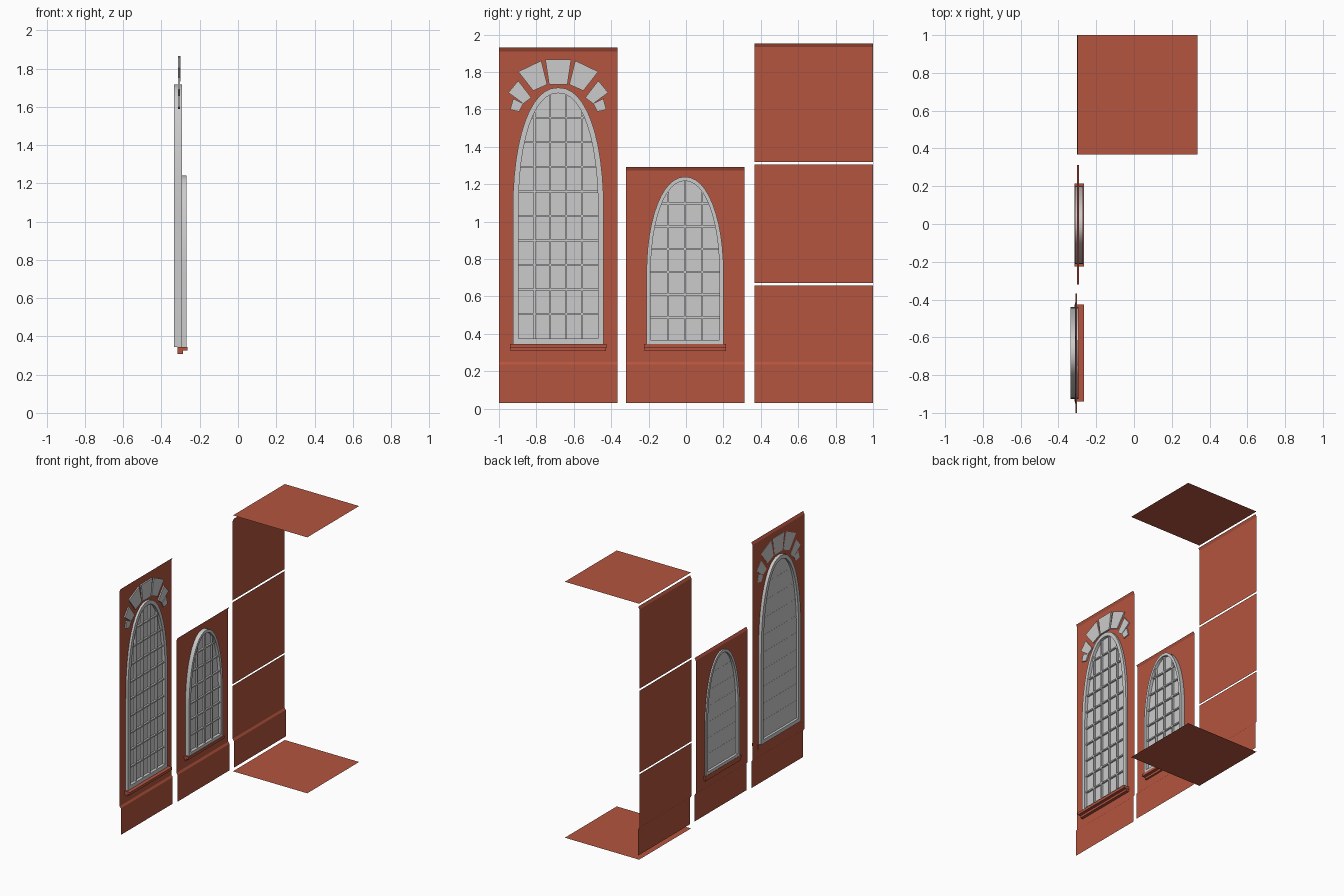
import bpy, bmesh, math

if "Cube" in bpy.data.objects:
    bpy.data.objects.remove(bpy.data.objects["Cube"])

brick = bpy.data.materials.new("brick_red")
brick.diffuse_color = (0.46, 0.09, 0.05, 1)
brick.use_nodes = True
brick.node_tree.nodes["Principled BSDF"].inputs["Base Color"].default_value = brick.diffuse_color


def finish(bm, name, mat=None, smooth=False):
    me = bpy.data.meshes.new(name)
    bm.to_mesh(me)
    bm.free()
    ob = bpy.data.objects.new(name, me)
    bpy.context.collection.objects.link(ob)
    if mat:
        me.materials.append(mat)
    if smooth:
        bpy.ops.object.select_all(action='DESELECT')
        ob.select_set(True)
        bpy.context.view_layer.objects.active = ob
        bpy.ops.object.shade_smooth_by_angle(angle=math.radians(35))
    return ob


def box(bm, x0, x1, y0, y1, z0, z1):
    prism(bm, [(y0, z0), (y1, z0), (y1, z1), (y0, z1)], x0, x1)


def prism(bm, pts, x0, x1):
    """Closed yz outline extruded along x."""
    a = [bm.verts.new((x0, y, z)) for y, z in pts]
    b = [bm.verts.new((x1, y, z)) for y, z in pts]
    n = len(pts)
    faces = [bm.faces.new(a), bm.faces.new(b)]
    faces += [bm.faces.new((a[i], a[(i + 1) % n], b[(i + 1) % n], b[i])) for i in range(n)]
    bmesh.ops.recalc_face_normals(bm, faces=faces)


def strip(bm, profile, y0, y1):
    """Open xz profile swept along y, facing +x when listed upward."""
    a = [bm.verts.new((x, y0, z)) for x, z in profile]
    b = [bm.verts.new((x, y1, z)) for x, z in profile]
    for i in range(len(profile) - 1):
        bm.faces.new((a[i], b[i], b[i + 1], a[i + 1]))


class Arch:
    """Window outline: straight jambs with a tall, slightly squared elliptic head."""
    def __init__(self, yc, half, z0, spring, top, power):
        self.yc, self.half, self.z0, self.spring, self.top, self.p = yc, half, z0, spring, top, power

    def inset(self, d):
        return Arch(self.yc, self.half - d, self.z0 + d, self.spring, self.top - d, self.p)

    def points(self, n=24):
        pts = [(self.yc - self.half, self.z0), (self.yc + self.half, self.z0)]
        for i in range(n + 1):
            t = math.pi * i / n
            c, s = math.cos(t), max(math.sin(t), 0)
            pts.append((self.yc + self.half * math.copysign(abs(c) ** (2 / self.p), c),
                        self.spring + (self.top - self.spring) * s ** (2 / self.p)))
        return pts

    def half_at(self, z):
        u = max(0, (z - self.spring) / (self.top - self.spring))
        return self.half * (1 - u ** self.p) ** (1 / self.p)

    def top_at(self, dy):
        u = abs(dy) / self.half
        return self.spring + (self.top - self.spring) * (1 - u ** self.p) ** (1 / self.p)


def base_profile(x):
    return [(x + 0.01, 0.03), (x + 0.01, 0.235), (x, 0.25)]


def cap_profile(x, top):
    return [(x, top - 0.02), (x + 0.01, top)]


def window_bay(name, arch, x, y0, y1, top, fx0, fx1, inset, cols, rows):
    # wall with arched opening, baseboard and top lip
    bm = bmesh.new()
    edges = []
    rect = [(y0, 0.25), (y1, 0.25), (y1, top - 0.02), (y0, top - 0.02)]
    for loop in (rect, arch.inset(0.006).points()):
        vs = [bm.verts.new((x, y, z)) for y, z in loop]
        edges += [bm.edges.new((vs[i], vs[(i + 1) % len(vs)])) for i in range(len(vs))]
    bmesh.ops.triangle_fill(bm, edges=edges, use_beauty=True, normal=(1, 0, 0))
    for f in bm.faces:
        f.normal_update()
        if f.normal.x < 0:
            f.normal_flip()
    strip(bm, base_profile(x), y0, y1)
    strip(bm, cap_profile(x, top), y0, y1)
    finish(bm, name + "_wall", brick)

    # frame ring
    bm = bmesh.new()
    inner = arch.inset(inset)
    po, pi = arch.points(), inner.points()
    rings = [[bm.verts.new((xx, y, z)) for y, z in pts]
             for pts, xx in ((po, fx0), (po, fx1), (pi, fx1), (pi, fx0))]
    n = len(po)
    for k in range(4):
        r, s = rings[k], rings[(k + 1) % 4]
        for i in range(n):
            j = (i + 1) % n
            bm.faces.new((r[i], r[j], s[j], s[i]))
    bmesh.ops.recalc_face_normals(bm, faces=bm.faces)
    finish(bm, name + "_frame", smooth=True)

    # glass pane
    gx = (fx0 + fx1) / 2 - 0.002
    bm = bmesh.new()
    bm.faces.new([bm.verts.new((gx, y, z)) for y, z in pi])
    finish(bm, name + "_glass")

    # glazing bars cut to the arch
    bm = bmesh.new()
    w, xf = 0.005, gx + 0.014
    for i in range(1, cols):
        dy = -inner.half + 2 * inner.half * i / cols
        box(bm, gx - 0.001, xf, arch.yc + dy - w, arch.yc + dy + w, inner.z0, inner.top_at(dy))
    for i in range(1, rows):
        z = inner.z0 + (inner.top - inner.z0) * i / rows
        h = inner.half_at(z)
        box(bm, gx - 0.001, xf - 0.001, arch.yc - h, arch.yc + h, z - w, z + w)
    finish(bm, name + "_glazing_bars")

    # stepped sill
    bm = bmesh.new()
    s = arch.half + 0.014
    box(bm, -0.315, -0.265, arch.yc - s, arch.yc + s, 0.325, 0.345)
    box(bm, -0.315, -0.288, arch.yc - s + 0.002, arch.yc + s - 0.002, 0.308, 0.325)
    finish(bm, name + "_sill", brick)


tall = Arch(-0.683, 0.243, 0.345, 1.05, 1.717, 2.2)
short = Arch(-0.005, 0.206, 0.345, 0.72, 1.24, 2.1)
window_bay("tall_window", tall, -0.311, -1.0, -0.367, 1.93, -0.335, -0.293, 0.03, 5, 10)
window_bay("short_window", short, -0.302, -0.32, 0.312, 1.293, -0.313, -0.27, 0.022, 4, 7)

# arch stones: keystone plus mirrored side stones
bm = bmesh.new()
prism(bm, [(-0.752, 1.866), (-0.614, 1.866), (-0.634, 1.733), (-0.732, 1.733)], -0.3125, -0.3)
side = [[(0.214, 1.802), (0.091, 1.861), (0.059, 1.733), (0.134, 1.70)],
        [(0.214, 1.754), (0.144, 1.663), (0.187, 1.631), (0.267, 1.69)],
        [(0.241, 1.658), (0.187, 1.631), (0.209, 1.588), (0.257, 1.599)]]
for stone in side:
    for m in (-1, 1):
        prism(bm, [(-0.683 + m * y, z) for y, z in stone], -0.3125, -0.302)
finish(bm, "arch_stones")

# plain wall panels
X = -0.302
for name, prof in (("lower_wall", base_profile(X) + [(X, 0.66)]),
                   ("middle_wall", [(X, 0.673), (X, 1.305)]),
                   ("upper_wall", [(X, 1.32)] + cap_profile(X, 1.953))):
    bm = bmesh.new()
    strip(bm, prof, 0.367, 1.0)
    finish(bm, name, brick)

# floor and ceiling
for name, z in (("floor", 0.0), ("ceiling", 1.977)):
    bm = bmesh.new()
    bm.faces.new([bm.verts.new((x, y, z)) for x, y in
                  ((-0.3, 0.367), (0.335, 0.367), (0.335, 1.0), (-0.3, 1.0))])
    finish(bm, name, brick)
